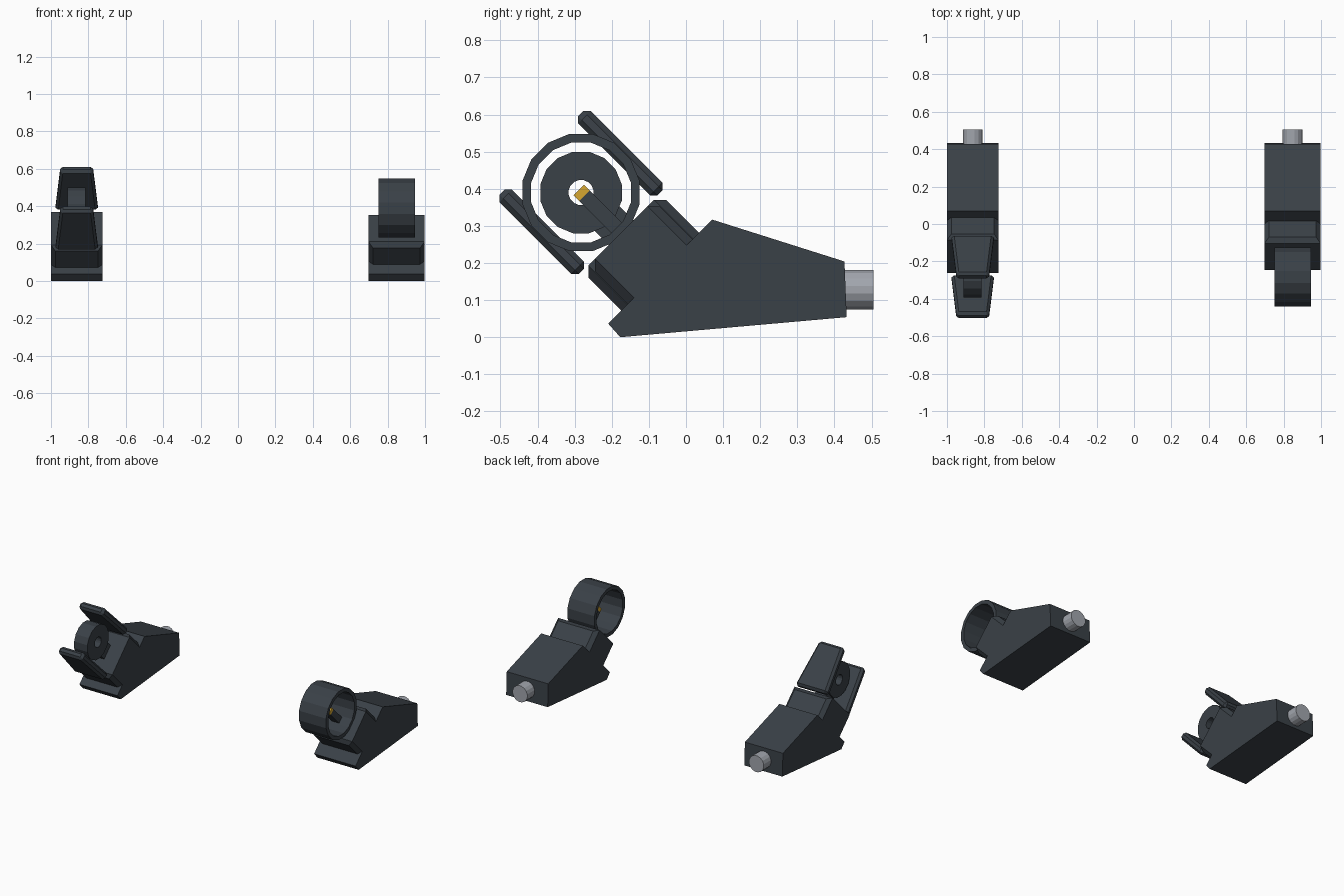
import bpy, bmesh, math
from mathutils import Vector

cube = bpy.data.objects.get("Cube")
if cube:
    bpy.data.objects.remove(cube, do_unlink=True)


def material(name, rgb):
    m = bpy.data.materials.new(name)
    m.use_nodes = True
    m.diffuse_color = (*rgb, 1)
    m.node_tree.nodes["Principled BSDF"].inputs["Base Color"].default_value = (*rgb, 1)
    return m


DARK = material("dark slate", (0.042, 0.052, 0.063))
STEEL = material("light steel", (0.36, 0.38, 0.42))
GOLD = material("gold", (0.68, 0.39, 0.03))

# Tilted head frame: u runs up and forward, v runs up and back
SHOULDER = Vector((0, -0.07, 0.177))
U = Vector((0, -1, 1)).normalized()
V = Vector((0, 1, 1)).normalized()


def at(x, u, v):
    return SHOULDER + U * u + V * v + Vector((x, 0, 0))


def loft(name, loops, mat, closed=False):
    """Skin a run of equal point loops, capped at the ends unless closed."""
    bm = bmesh.new()
    rows = [[bm.verts.new(p) for p in loop] for loop in loops]
    pairs = list(zip(rows, rows[1:]))
    if closed:
        pairs.append((rows[-1], rows[0]))
    else:
        bm.faces.new(rows[0])
        bm.faces.new(rows[-1])
    n = len(rows[0])
    for a, b in pairs:
        for i in range(n):
            j = (i + 1) % n
            bm.faces.new((a[i], a[j], b[j], b[i]))
    bmesh.ops.recalc_face_normals(bm, faces=bm.faces)
    mesh = bpy.data.meshes.new(name)
    bm.to_mesh(mesh)
    bm.free()
    mesh.materials.append(mat)
    obj = bpy.data.objects.new(name, mesh)
    bpy.context.collection.objects.link(obj)
    return obj


def slab(cx, half_x, u0, u1, v):
    """Rectangle at height v, with its own half width at each u end."""
    a, b = half_x
    return [at(cx - a, u0, v), at(cx + a, u0, v), at(cx + b, u1, v), at(cx - b, u1, v)]


def block(name, cx, half_x, u0, u1, v0, v1, mat):
    return loft(name, [slab(cx, half_x, u0, u1, v) for v in (v0, v1)], mat)


def circle(x, r, y, z, n=16):
    return [(x, y + r * math.cos((i + 0.5) * math.tau / n),
             z + r * math.sin((i + 0.5) * math.tau / n)) for i in range(n)]


def tube(name, cx, half, r_out, r_in):
    c = at(0, 0.301, 0)
    section = [(-half, r_out), (half, r_out), (half, r_in), (-half, r_in)]
    return loft(name, [circle(cx + x, r, c.y, c.z) for x, r in section], DARK, True)


HEAD = 0.148
PAD = 0.0235


def mount(side, cx, half, head_half):
    # Wedge body with the tilted head block in one profile
    outline = [(0.433, 0.054), (0.427, 0.204)]
    front = [(0, 0.198), (0, head_half), (HEAD, head_half),
             (HEAD, -head_half), (0, -head_half), (0, -0.198)]
    loops = []
    for x in (cx - half, cx + half):
        loops.append([Vector((x, y, z)) for y, z in outline]
                     + [at(x, u, v) for u, v in front] + [Vector((x, -0.177, 0))])
    loft(side + "_body", loops, DARK)

    # Bevelled pads above and below the head
    for s, label in ((1, "upper"), (-1, "lower")):
        base = slab(cx, (half, half), -0.01, HEAD, s * head_half)
        inset = half - PAD
        top = slab(cx, (inset, inset), -0.01, HEAD - PAD, s * (head_half + PAD))
        loft(f"{side}_{label}_pad", [base, top], DARK)

    # Round connector at the back
    pin = []
    for y in (0.42, 0.505):
        pin.append([(cx + px, y, 0.128 + pz) for _, px, pz in circle(0, 0.054, 0, 0)])
    loft(side + "_connector", pin, STEEL)


# Mount with a hoop and a gold-tipped post
LX = 0.8475
mount("left", LX, 0.15, 0.10)
tube("left_hoop", LX, 0.0975, 0.161, 0.137)
block("left_post", LX, (0.025, 0.025), 0.14, 0.288, -0.02, 0.02, DARK)
block("left_post_tip", LX, (0.025, 0.025), 0.288, 0.31, -0.02, 0.02, GOLD)

# Mount with a pierced disc between two tapered guards
RX = -0.8625
mount("right", RX, 0.1375, 0.125)
tube("right_disc", RX, 0.048, 0.112, 0.034)
block("right_stem", RX, (0.04, 0.04), 0.14, 0.22, -0.047, 0.047, DARK)
for s, label in ((1, "upper"), (-1, "lower")):
    guard = block(f"right_{label}_guard", RX, (0.114, 0.087), 0.15, 0.452,
                  s * 0.126, s * 0.174, DARK)
    bevel = guard.modifiers.new("chamfer", 'BEVEL')
    bevel.width = 0.014
    bevel.segments = 1
